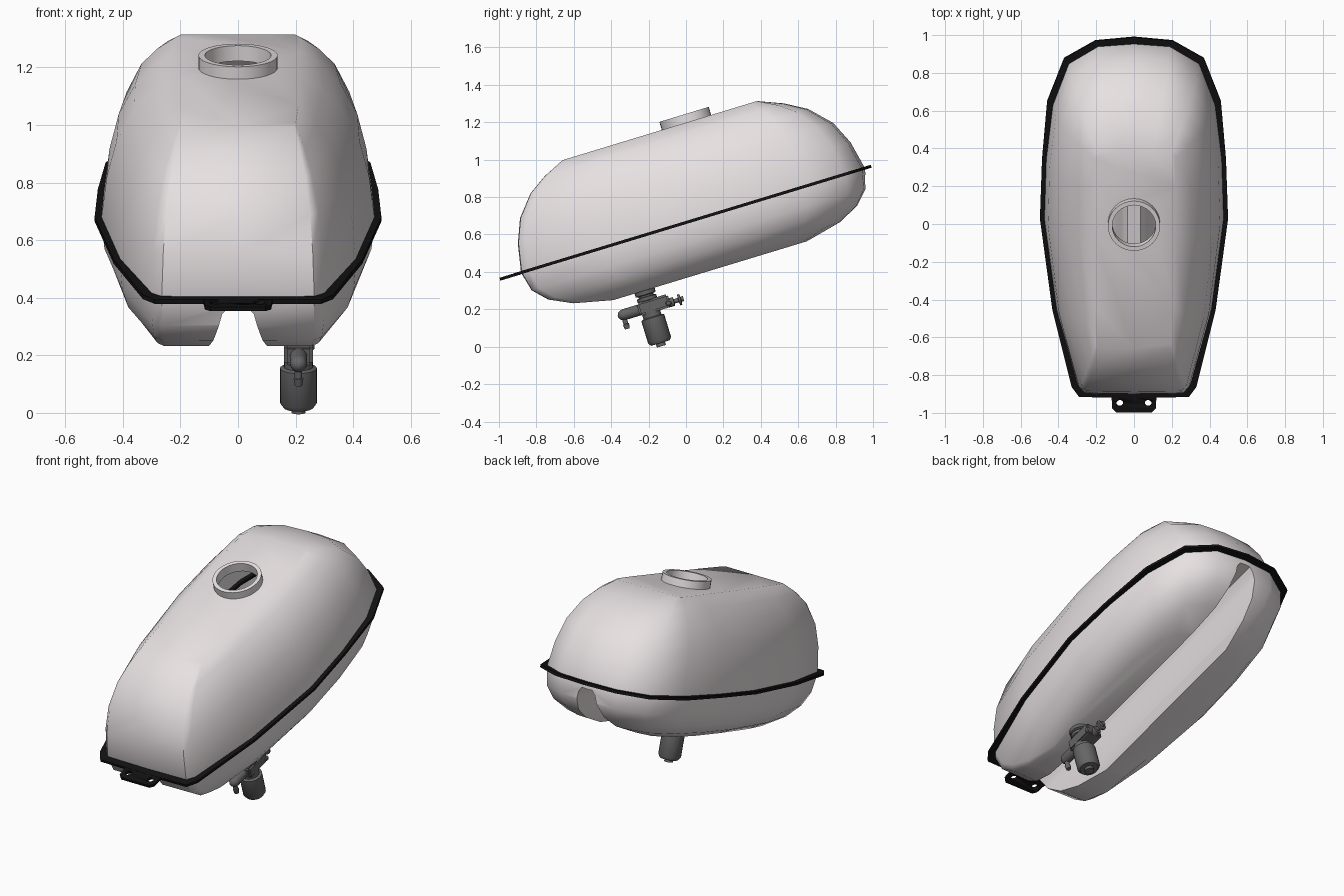
import bpy, bmesh, math
from mathutils import Matrix, Vector

if "Cube" in bpy.data.objects:
    bpy.data.objects.remove(bpy.data.objects["Cube"])

# Everything is built in the seam plane (x, u along tank, w up) and tilted at the end
TILT = Matrix.Translation((0, 0, 0.664)) @ Matrix.Rotation(math.radians(16.9), 4, 'X')


def material(name, col):
    m = bpy.data.materials.new(name)
    m.diffuse_color = (*col, 1)
    m.use_nodes = True
    m.node_tree.nodes["Principled BSDF"].inputs["Base Color"].default_value = m.diffuse_color
    return m


PAINT = material("paint", (0.80, 0.75, 0.76))
BLACK = material("black_rubber", (0.006, 0.006, 0.006))
METAL = material("dark_metal", (0.13, 0.13, 0.13))


def finish(name, bm, mat, angle=45):
    bmesh.ops.recalc_face_normals(bm, faces=bm.faces)
    me = bpy.data.meshes.new(name)
    bm.to_mesh(me)
    bm.free()
    me.materials.append(mat)
    ob = bpy.data.objects.new(name, me)
    bpy.context.collection.objects.link(ob)
    ob.matrix_world = TILT
    smooth(ob, angle)
    return ob


def smooth(ob, angle):
    bpy.ops.object.select_all(action='DESELECT')
    ob.select_set(True)
    bpy.context.view_layer.objects.active = ob
    bpy.ops.object.shade_smooth_by_angle(angle=math.radians(angle))


def mirrored(half):
    return half + [(-x, u) for x, u in reversed(half) if x > 0]


def loft(bm, rings, cap=True, closed=False):
    vs = [[bm.verts.new(p) for p in r] for r in rings]
    n = len(vs[0])
    for a, b in zip(vs, vs[1:] + (vs[:1] if closed else [])):
        for i in range(n):
            bm.faces.new((a[i], a[(i + 1) % n], b[(i + 1) % n], b[i]))
    if cap and not closed:
        bm.faces.new(vs[0])
        bm.faces.new(vs[-1])


def turned(name, origin, axis, profile, mat, segs=24, closed=False, angle=40):
    """Turned part: profile of (radius, distance along axis)."""
    bm = bmesh.new()
    rot = Vector((0, 0, 1)).rotation_difference(Vector(axis)).to_matrix()
    rings = [[Vector(origin) + rot @ Vector((r * math.cos(t), r * math.sin(t), d))
              for t in (2 * math.pi * i / segs for i in range(segs))] for r, d in profile]
    loft(bm, rings, closed=closed)
    return finish(name, bm, mat, angle)


def cut(ob, cutter):
    cutter.hide_render = True
    mod = ob.modifiers.new("cut", 'BOOLEAN')
    mod.operation, mod.solver, mod.object = 'DIFFERENCE', 'EXACT', cutter
    bpy.context.view_layer.update()
    dg = bpy.context.evaluated_depsgraph_get()
    me = bpy.data.meshes.new_from_object(ob.evaluated_get(dg))
    ob.modifiers.clear()
    ob.data = me
    bpy.data.objects.remove(cutter)


# Tank body: loft between the top panel, seam outline and bottom panel
top = mirrored([(0, .552), (.1, .552), (.2, .552), (.217, .52), (.22, .36), (.215, .1),
                (.21, -.3), (.2, -.51), (.195, -.534), (0, -.534)])
seam = mirrored([(0, 1.0), (.19, .985), (.345, .89), (.43, .66), (.465, .36), (.475, .03),
                 (.41, -.47), (.30, -.88), (.265, -.918), (0, -.922)])
base = mirrored([(0, .593), (.12, .59), (.2, .56), (.26, .45), (.285, .25), (.29, .02),
                 (.28, -.3), (.26, -.46), (.25, -.493), (0, -.493)])


def blend(end, f, w):
    return [(a[0] + (b[0] - a[0]) * f, a[1] + (b[1] - a[1]) * f, w) for a, b in zip(end, seam)]


bm = bmesh.new()
loft(bm, [blend(top, f, w) for f, w in
          ((0, .511), (.3, .457), (.557, .391), (.795, .28), (.925, .154), (1, 0))]
     + [blend(base, f, w) for f, w in ((.94, -.107), (.775, -.18), (.49, -.238), (0, -.284))])
tank = finish("tank_body", bm, PAINT)

# Frame tunnel along the underside
prof = [(.035, -.035), (.055, -.06), (.065, -.1), (.08, -.16), (.1, -.235), (.135, -.3), (.135, -.4)]
prof += [(-x, w) for x, w in reversed(prof)]
bm = bmesh.new()
loft(bm, [[(x, u, w) for x, w in prof] for u in (-1.2, 1.2)])
cut(tank, finish("tunnel_cutter", bm, PAINT))

# Filler opening: cut a well, then remove its walls so the shell is open
cut(tank, turned("filler_cutter", (0, .158, .4), (0, 0, 1), [(.115, 0), (.115, .3)], PAINT, 32))
bm = bmesh.new()
bm.from_mesh(tank.data)
well = [f for f in bm.faces if f.calc_center_median().z < .505 and f.calc_center_median().z > .38
        and (f.calc_center_median().xy - Vector((0, .158))).length < .118]
bmesh.ops.delete(bm, geom=well, context='FACES')
bm.to_mesh(tank.data)
bm.free()
smooth(tank, 45)

# Filler neck
turned("filler_neck", (0, .158, .5), (0, 0, 1),
       [(.138, 0), (.138, .056), (.115, .056), (.115, 0)], PAINT, 32, closed=True)

# Seam flange
rim = mirrored([(0, 1.035), (.205, 1.015), (.37, .918), (.46, .68), (.487, .36), (.498, .03),
                (.432, -.475), (.33, -.90), (.29, -.955), (0, -.96)])
inner = [(x * .95, u * .97) for x, u in seam]
bm = bmesh.new()
loft(bm, [[(x, u, w) for x, u in o] for o, w in
          ((inner, -.008), (rim, -.008), (rim, .008), (inner, .008))], closed=True)
finish("seam_flange", bm, BLACK, 30)

# Front mounting tab with two bolt holes
half = [(.125, -.93), (.118, -.97), (.115, -1.02), (.095, -1.04)]
outline = half + [(-x, u) for x, u in reversed(half)]
bm = bmesh.new()
loft(bm, [[(x, u, w) for x, u in outline] for w in (-.009, .007)])
tab = finish("mounting_tab", bm, BLACK, 30)
for s in (-1, 1):
    cut(tab, turned("bolt_hole_cutter", (s * .075, -.99, -.1), (0, 0, 1),
                    [(.018, 0), (.018, .2)], BLACK, 16))

# Fuel tap: collar, bowl, body, outlet and lever
X, U = .21, -.318
turned("tap_collar", (X, U, -.275), (0, 0, -1),
       [(.056, 0), (.056, .03), (.042, .034), (.042, .042), (.054, .044), (.054, .062), (.035, .066), (.035, .08)], METAL)
turned("tap_bowl", (X, U, -.395), (0, 0, -1),
       [(.05, 0), (.05, .035), (.064, .04), (.064, .165), (.052, .182), (.025, .182), (.025, .2)], METAL)
bm = bmesh.new()
bmesh.ops.create_cube(bm, size=1, matrix=Matrix.Translation((X, -.293, -.372))
                      @ Matrix.Diagonal((.1, .175, .072, 1)))
bmesh.ops.bevel(bm, geom=bm.edges[:], offset=.01, segments=2, affect='EDGES')
finish("tap_body", bm, METAL)
turned("tap_outlet", (X, -.37, -.375), (0, -1, 0),
       [(.03, 0), (.03, .09), (.027, .105), (.018, .118), (.006, .124)], METAL)
turned("tap_outlet_barb", (X, -.465, -.375), (0, 0, -1),
       [(.013, 0), (.013, .05), (.017, .052), (.013, .078)], METAL, 16)
turned("tap_lever_stem", (X, -.215, -.385), (0, 1, 0),
       [(.024, 0), (.024, .03), (.012, .032), (.012, .055), (.03, .057), (.03, .068),
        (.014, .07), (.014, .084)], METAL, 16)
turned("tap_side_screw", (X, -.215, -.385), (1, 0, 0), [(.016, 0), (.016, .05), (.01, .056)], METAL, 12)
